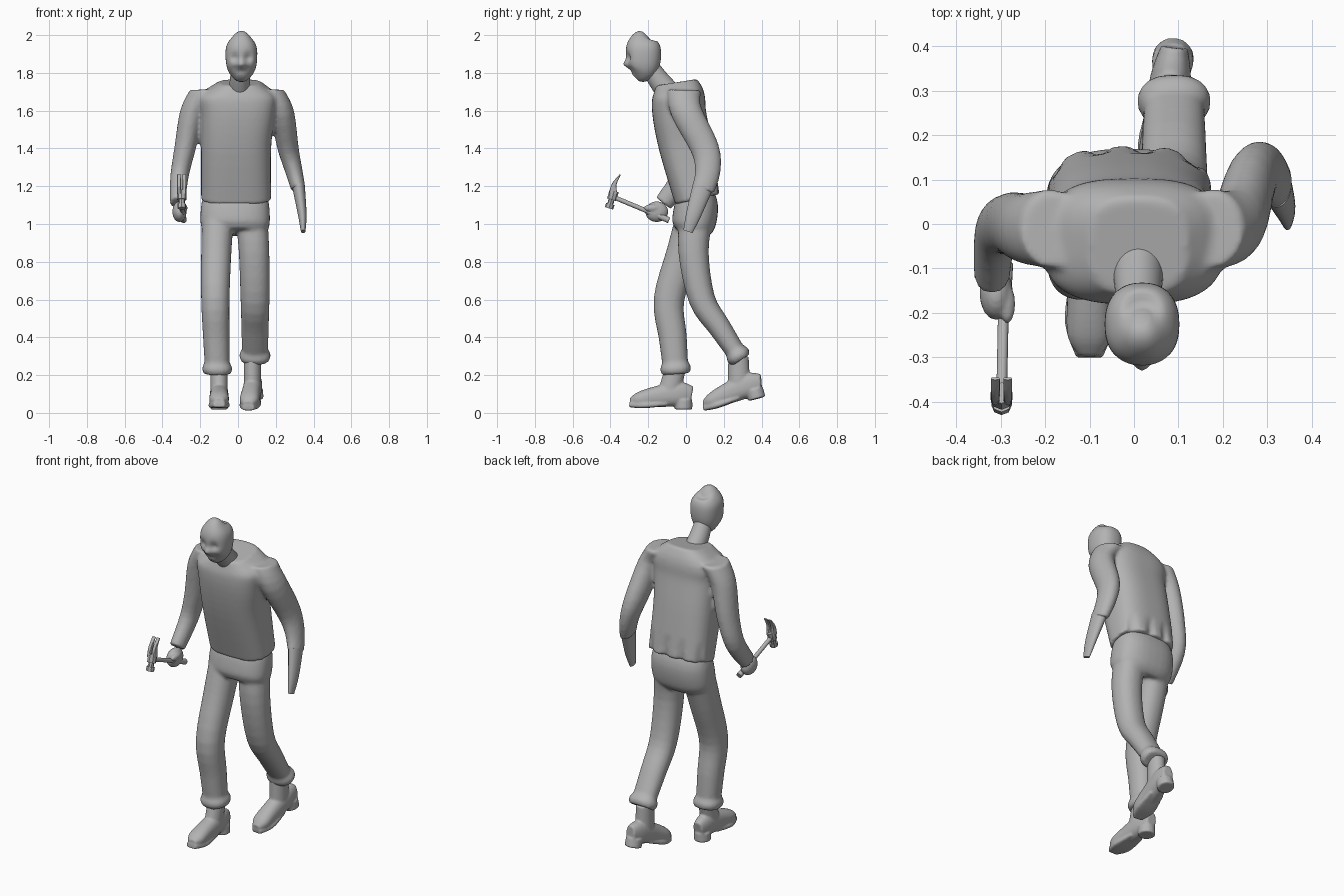
import bpy, bmesh, math
from mathutils import Vector, Matrix

cube = bpy.data.objects.get("Cube")
if cube:
    bpy.data.objects.remove(cube, do_unlink=True)

GREY = (0.45, 0.45, 0.45, 1)
grey = bpy.data.materials.new("plain grey")
grey.use_nodes = True
grey.diffuse_color = GREY
grey.node_tree.nodes["Principled BSDF"].inputs["Base Color"].default_value = GREY


def spline(rows, steps=4):
    """Fill in smooth sections between the given ones."""
    rows = [Vector(row) for row in rows]
    padded = [rows[0]] + rows + [rows[-1]]
    filled = []
    for before, start, end, after in zip(padded, padded[1:], padded[2:], padded[3:]):
        leave, arrive = (end - before) / 2, (after - start) / 2
        for step in range(steps):
            t = step / steps
            ease = t * t * (3 - 2 * t)
            filled.append(start.lerp(end, ease) + leave * t * (1 - t) ** 2 - arrive * t * t * (1 - t))
    return filled + [rows[-1]]


def tapered(points, start, end):
    """Sections along a path whose half width and half depth change evenly."""
    last = len(points) - 1
    return [tuple(point) + tuple(Vector(start).lerp(Vector(end), i / last))
            for i, point in enumerate(points)]


def tube(bm, rows, power=2.0, sides=32):
    """Skin rounded rings; a section is x, y, z, half width, half depth."""
    rows = spline(rows)
    rings = []
    for i, row in enumerate(rows):
        centre, wide, deep = row[:3], row[3], row[4]
        before, after = rows[max(i - 1, 0)], rows[min(i + 1, len(rows) - 1)]
        depth_axis = Vector((0, after[2] - before[2], before[1] - after[1])).normalized()
        ring = []
        for side in range(sides):
            angle = math.tau * side / sides
            c, s = math.cos(angle), math.sin(angle)
            u = math.copysign(abs(c) ** (2 / power), c) * wide
            v = math.copysign(abs(s) ** (2 / power), s) * deep
            ring.append(bm.verts.new(Vector(centre) + Vector((u, 0, 0)) + depth_axis * v))
        rings.append(ring)
    for lower, upper in zip(rings, rings[1:]):
        for side in range(sides):
            after = (side + 1) % sides
            bm.faces.new((lower[side], lower[after], upper[after], upper[side]))
    bm.faces.new(rings[0])
    bm.faces.new(rings[-1])


def rod(bm, start, end, radius, sides=16):
    start, end = Vector(start), Vector(end)
    turn = (end - start).to_track_quat('Z', 'Y').to_matrix().to_4x4()
    bmesh.ops.create_cone(bm, cap_ends=True, segments=sides, radius1=radius, radius2=radius,
                          depth=(end - start).length, matrix=Matrix.Translation((start + end) / 2) @ turn)


def ball(bm, centre, radii):
    bmesh.ops.create_uvsphere(bm, u_segments=16, v_segments=10, radius=1,
                              matrix=Matrix.LocRotScale(Vector(centre), None, Vector(radii)))


def finish(name, bm, fuse=0.0, angle=40):
    """Make the object; fuse joins overlapping volumes into one skin."""
    bmesh.ops.recalc_face_normals(bm, faces=bm.faces)
    mesh = bpy.data.meshes.new(name)
    bm.to_mesh(mesh)
    bm.free()
    mesh.materials.append(grey)
    ob = bpy.data.objects.new(name, mesh)
    bpy.context.collection.objects.link(ob)
    if fuse:
        remesh = ob.modifiers.new("fuse", 'REMESH')
        remesh.mode = 'VOXEL'
        remesh.voxel_size = fuse
        remesh.use_smooth_shade = True
        soften = ob.modifiers.new("soften", 'SMOOTH')
        soften.iterations = 4
    else:
        bpy.ops.object.select_all(action='DESELECT')
        ob.select_set(True)
        bpy.context.view_layer.objects.active = ob
        bpy.ops.object.shade_smooth_by_angle(angle=math.radians(angle))
    return ob


# Jumper: leaning torso with a gathered back hem, fused with both sleeves
bm = bmesh.new()
tube(bm, [(-.01, .06, 1.13, .185, .12), (-.01, 0, 1.4, .185, .14), (0, -.035, 1.58, .195, .142),
          (0, -.04, 1.68, .2, .138), (.01, -.05, 1.75, .11, .11)], power=2.8, sides=64)
for vert in bm.verts:
    drop = 1.27 - vert.co.z
    if vert.co.y > .1 and drop > 0:
        vert.co.y -= max(0, math.sin(vert.co.x * 60)) * drop * .2
tube(bm, tapered([(.17, -.01, 1.71), (.23, 0, 1.6), (.265, .1, 1.4), (.295, .115, 1.28), (.32, .09, 1.18)],
                 start=(.075, .09), end=(.038, .06)))
tube(bm, tapered([(-.18, -.01, 1.71), (-.24, -.01, 1.6), (-.28, 0, 1.4), (-.31, -.02, 1.25), (-.32, -.12, 1.11)],
                 start=(.075, .09), end=(.04, .05)))
finish("jumper", bm, fuse=.01)

# Trousers: seat fused with both legs, each ending in a rolled cuff
right_leg = tapered([(-.105, .045, 1.05), (-.115, -.015, .85), (-.12, -.09, .6), (-.115, -.07, .4),
                     (-.11, -.055, .235)], start=(.085, .095), end=(.065, .067))
left_leg = tapered([(.07, .055, 1.05), (.085, .04, .85), (.09, .085, .6), (.09, .18, .45),
                    (.09, .275, .305)], start=(.085, .09), end=(.068, .05))
bm = bmesh.new()
tube(bm, [(-.015, .05, 1.18, .16, .09), (-.015, .055, 1.1, .18, .115),
          (-.015, .04, 1, .183, .115), (-.015, .03, .955, .165, .09)], power=2.5)
for leg in (right_leg, left_leg):
    tube(bm, leg, power=2.2)
    end, wide, deep = Vector(leg[-1][:3]), leg[-1][3], leg[-1][4]
    along = (end - Vector(leg[-2][:3])).normalized()
    tube(bm, [(*(end + along * shift), wide + swell, deep + swell)
              for shift, swell in ((-.035, 0), (0, .015), (.03, .005))], power=2.3)
finish("trousers", bm, fuse=.01)

# Shoes: one pattern placed twice, flat on the right and pushing off on the left
stances = {"right": Matrix.Translation((-.1, 0, .01)),
           "left": Matrix.Translation((.09, .39, .07)) @ Matrix.Rotation(-.12, 4, 'Z')
           @ Matrix.Rotation(math.radians(15), 4, 'X')}
for side, stance in stances.items():
    bm = bmesh.new()
    tube(bm, [(0, -.295, .055, .025, .015), (0, -.25, .06, .05, .04), (0, -.16, .075, .05, .055),
              (0, -.04, .09, .046, .065), (0, .03, .08, .03, .05)], power=2.3)
    tube(bm, tapered([(0, -.05, .25), (0, -.09, .09)], start=(.046, .054), end=(.046, .06)))
    tube(bm, [(0, -.3, .035, .03, .015), (0, -.22, .03, .056, .015), (0, -.1, .04, .042, .012)], power=4)
    rod(bm, (0, -.013, .008), (0, -.013, .06), radius=.047)
    finish(side + "_shoe", bm, fuse=.006).matrix_world = stance

# Hands: one hanging open, one closed round the tool
bm = bmesh.new()
tube(bm, tapered([(.32, .09, 1.2), (.34, .04, 1.05), (.345, .01, .96)], start=(.034, .055), end=(.012, .025)))
finish("left_hand", bm)
bm = bmesh.new()
ball(bm, centre=(-.31, -.155, 1.065), radii=(.038, .062, .055))
ball(bm, centre=(-.285, -.18, 1.085), radii=(.018, .045, .02))
finish("right_hand", bm, fuse=.006)

# Neck
bm = bmesh.new()
tube(bm, tapered([(.01, -.08, 1.68), (.01, -.15, 1.77), (.015, -.2, 1.85)], start=(.06, .065), end=(.045, .045)))
finish("neck", bm)

# Head with hollow eyes, nose and sunken cheeks
middle = .018
bm = bmesh.new()
tube(bm, [(middle, -.21, 2, .015, .02), (middle, -.22, 1.985, .05, .065), (middle, -.225, 1.94, .08, .09),
          (middle, -.227, 1.87, .083, .093), (middle, -.237, 1.82, .073, .083),
          (middle, -.25, 1.79, .05, .058), (middle, -.265, 1.772, .02, .025)], power=2.3, sides=64)
features = {"eye": (.035, 1.88, .016, .02), "nose": (0, 1.845, .014, -.014), "cheek": (.04, 1.83, .018, .008)}
for vert in bm.verts:
    if vert.co.y < -.23:
        across = abs(vert.co.x - middle)
        for x, z, size, depth in features.values():
            distance = math.hypot(across - x, vert.co.z - z) / size
            vert.co.y += depth * math.exp(-distance * distance / 2)
finish("head", bm, angle=60)

# Claw hammer: grip, thin handle, striking head and two curved prongs
tool_x = -.298
bm = bmesh.new()
rod(bm, (-.288, -.09, 1.02), (-.294, -.2, 1.066), radius=.016)
rod(bm, (-.294, -.2, 1.066), (tool_x, -.395, 1.147), radius=.012)
finish("hammer_handle", bm)
bm = bmesh.new()
face, crown = Vector((tool_x, -.408, 1.083)), Vector((tool_x, -.38, 1.175))
for low, high, radius in ((0, .25, .023), (.25, .6, .016), (.5, 1, .025)):
    rod(bm, face.lerp(crown, low), face.lerp(crown, high), radius, sides=8)
for side in (-1, 1):
    x = tool_x + side * .014
    tube(bm, tapered([(x, -.386, 1.16), (x, -.38, 1.21), (x, -.348, 1.262)], start=(.01, .022), end=(.01, .003)),
         power=4, sides=16)
finish("hammer_head", bm, angle=30)
